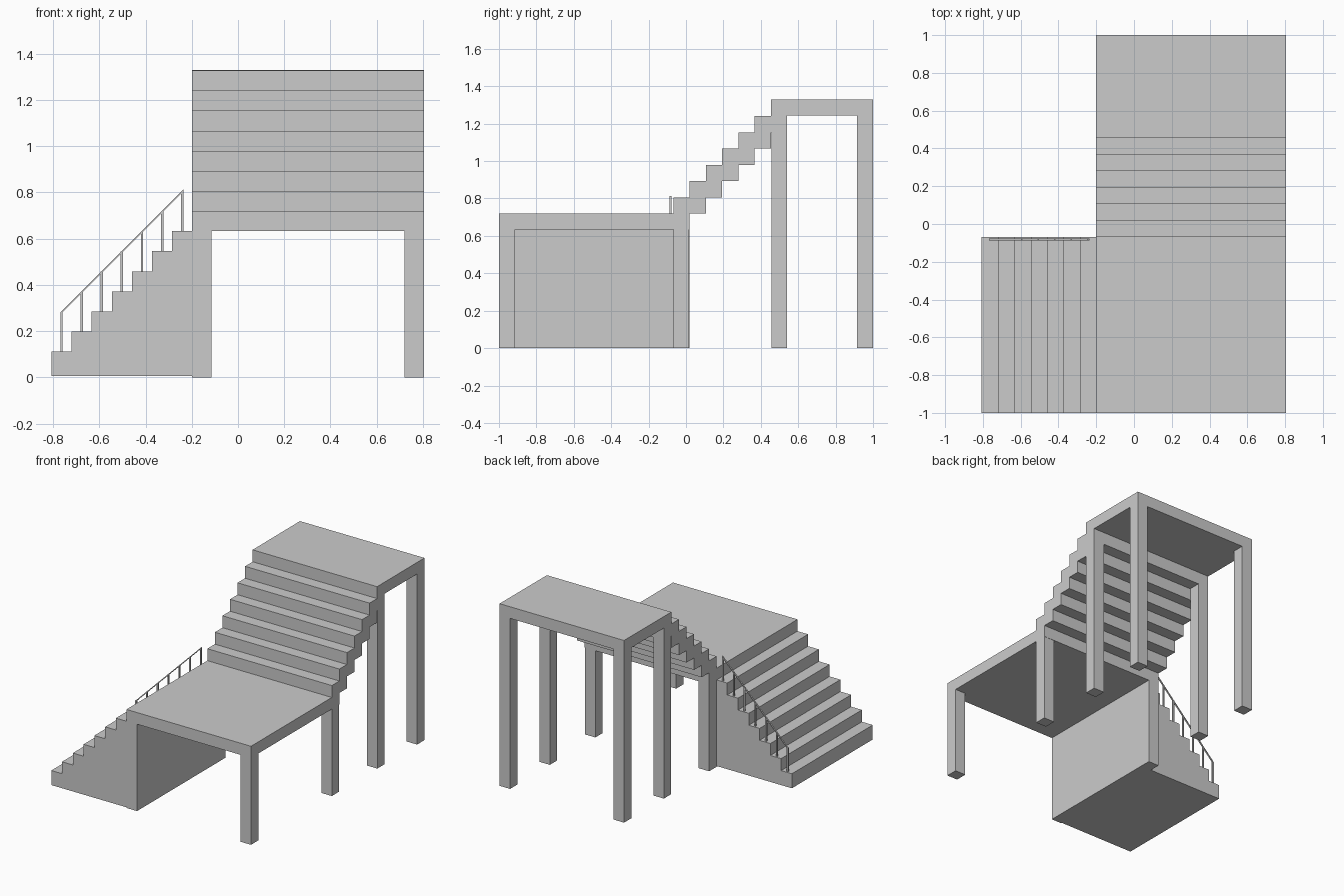
import bpy, bmesh, math
from mathutils import Vector

if "Cube" in bpy.data.objects:
    bpy.data.objects.remove(bpy.data.objects["Cube"])

X0, X1 = -0.2, 0.805        # walkway width
R = 0.087                   # tread depth and riser height
L = 0.085                   # leg thickness
YS = -0.068                 # start of the upper flight
DECK, TOP = 0.719, 1.329    # tops of the two decks


def extrude(name, pts, offset):
    """Solid from a closed 3D profile pushed along an offset vector."""
    bm = bmesh.new()
    face = bm.faces.new([bm.verts.new(p) for p in pts])
    res = bmesh.ops.extrude_face_region(bm, geom=[face], use_keep_orig=True)
    moved = [g for g in res["geom"] if isinstance(g, bmesh.types.BMVert)]
    bmesh.ops.translate(bm, verts=moved, vec=offset)
    bmesh.ops.recalc_face_normals(bm, faces=bm.faces)
    me = bpy.data.meshes.new(name)
    bm.to_mesh(me)
    bm.free()
    ob = bpy.data.objects.new(name, me)
    bpy.context.collection.objects.link(ob)
    return ob


def box(name, x, y, z):
    pts = [(x[0], y[0], z[0]), (x[1], y[0], z[0]), (x[1], y[1], z[0]), (x[0], y[1], z[0])]
    return extrude(name, pts, Vector((0, 0, z[1] - z[0])))


# Lower deck, upper flight and upper deck as one stepped slab
upper = [(-1, DECK)]
for i in range(7):
    y = YS + i * R
    upper += [(y, DECK + i * R), (y, DECK + (i + 1) * R)]
upper += [(1, TOP), (1, TOP - L), (YS + 7 * R, TOP - L)]
for i in range(7, 0, -1):
    y = YS + i * R
    upper += [(y, DECK + (i - 1) * R), (y, DECK + (i - 2) * R)]
# the last pair drops to the lower deck's underside
upper[-1] = (YS + R, DECK - L)
upper += [(-1, DECK - L)]
extrude("decks_and_upper_stairs", [(X0, y, z) for y, z in upper], Vector((X1 - X0, 0, 0)))

# Lower solid flight
SX = -0.807
lower = [(SX, 0.005)]
for i in range(7):
    z = 0.111 + i * R
    lower += [(SX + i * R, z), (SX + (i + 1) * R, z)]
lower += [(X0, 0.005)]
extrude("lower_stairs", [(x, -1, z) for x, z in lower], Vector((0, 1 + YS, 0)))

# Wall carrying the lower deck beside the lower flight
box("support_wall", (X0, X0 + L), (-1, YS + R), (0, DECK - L))

# Legs
for name, y, top in (("front_leg", -1, DECK - L), ("middle_leg", YS, DECK - L),
                     ("inner_back_leg", YS + 7 * R - L, TOP - 2 * R), ("back_leg", 1 - L, TOP - L)):
    box(name + "_right", (X1 - L, X1), (y, y + L), (0, top))
    if "back" in name:
        box(name + "_left", (X0, X0 + L), (y, y + L), (0, top))

# Handrail posts and sloping rail
W, PY = 0.005, -0.083
for i in range(7):
    x, z = SX + (i + 0.5) * R, 0.111 + i * R
    box("rail_post", (x - W, x + W), (PY - W, PY + W), (z, z + 0.172))
xa, xb = SX + 0.5 * R - W, SX + 6.5 * R + W
za, zb = 0.272, 0.272 + 6 * R + 2 * W
rail = [(xa, za), (xb, zb), (xb, zb + 0.009), (xa, za + 0.009)]
extrude("handrail", [(x, PY - W, z) for x, z in rail], Vector((0, 2 * W, 0)))
